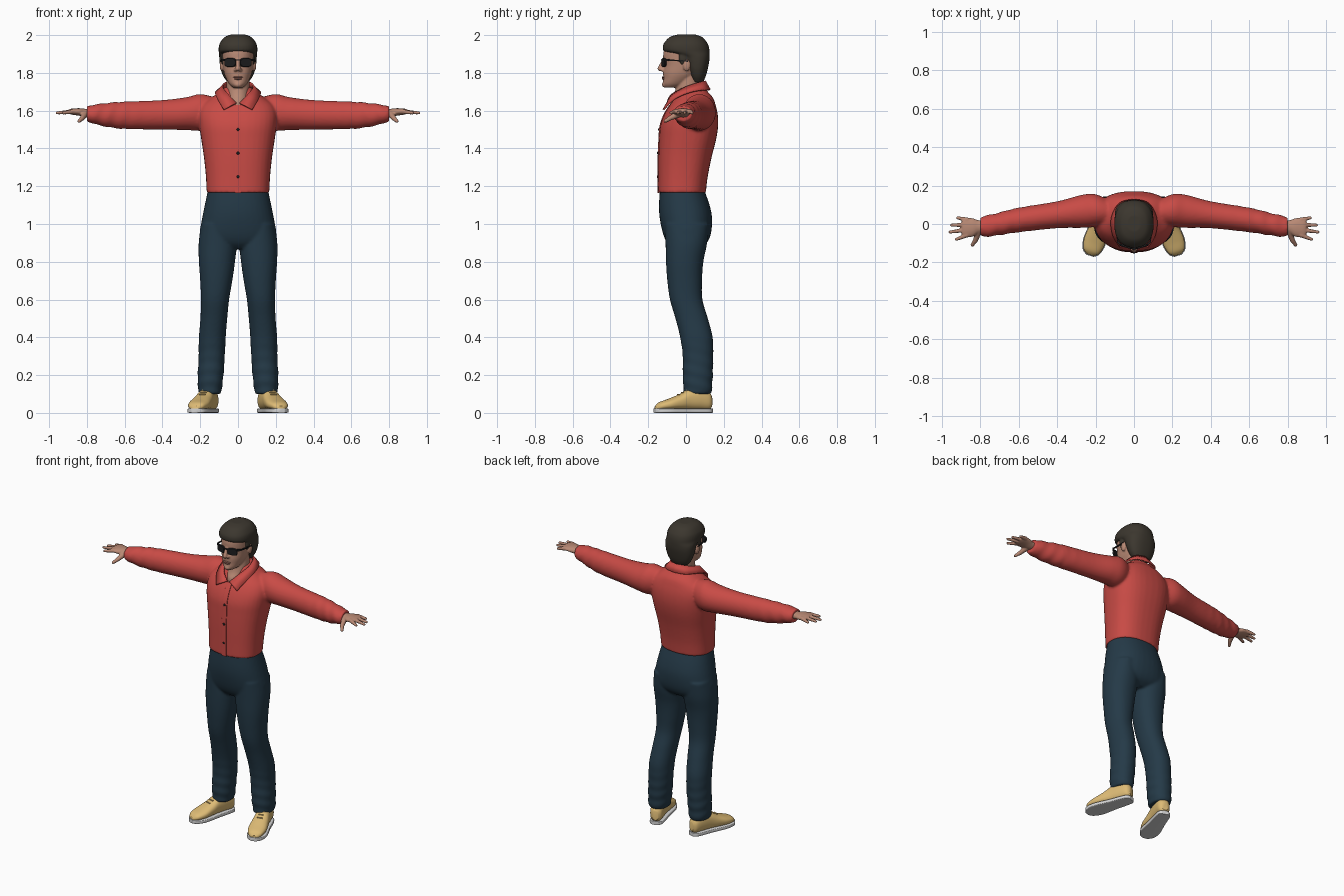
import bpy, bmesh, math
from mathutils import Vector, Matrix

if "Cube" in bpy.data.objects:
    bpy.data.objects.remove(bpy.data.objects["Cube"])


def material(name, *rgb):
    m = bpy.data.materials.new(name)
    m.use_nodes = True
    m.diffuse_color = (*rgb, 1)
    bsdf = next(n for n in m.node_tree.nodes if n.type == "BSDF_PRINCIPLED")
    bsdf.inputs["Base Color"].default_value = (*rgb, 1)
    bsdf.inputs["Roughness"].default_value = 0.7
    return m


skin = material("skin", .48, .25, .175)
lip = material("lip", .36, .15, .115)
hair_brown = material("hair brown", .045, .038, .028)
shirt_red = material("shirt red", .58, .07, .06)
trouser_blue = material("trouser blue", .018, .042, .064)
shoe_tan = material("shoe tan", .73, .5, .18)
sole_grey = material("sole grey", .66, .66, .66)
black = material("black", .012, .012, .013)


def spline(rows, sub=6):
    """Catmull-Rom samples through rows of numbers."""
    rows = [Vector(r) for r in rows]
    out = []
    for i in range(len(rows) - 1):
        b, c = rows[i], rows[i + 1]
        a = rows[max(i - 1, 0)]
        d = rows[min(i + 2, len(rows) - 1)]
        for k in range(sub):
            t = k / sub
            out.append(b + (c - a) * (t / 2) + (a * 2 - b * 5 + c * 4 - d) * (t * t / 2)
                       + (b * 3 - a - c * 3 + d) * (t ** 3 / 2))
    return out + [rows[-1]]


def sym(rows):
    """Rows of height, half width, front, back."""
    return [(t, -r, r, lo, hi) for t, r, lo, hi in rows]


def loft(bm, axis, rows, power=1, side=1, ripple=None, n=36):
    """Skin rounded sections given as position, low, high, low, high."""
    rings = []
    for t, a0, a1, b0, b1 in spline(rows):
        ring = []
        for k in range(n):
            ang = math.tau * k / n
            c, s = math.cos(ang), math.sin(ang)
            f = 1 + (ripple(t, ang) if ripple else 0)
            u = (a0 + a1) / 2 + (a1 - a0) / 2 * f * math.copysign(abs(c) ** power, c)
            v = (b0 + b1) / 2 + (b1 - b0) / 2 * f * math.copysign(abs(s) ** power, s)
            x, y, z = {"x": (t, u, v), "y": (u, t, v), "z": (u, v, t)}[axis]
            ring.append(bm.verts.new((x * side, y, z)))
        rings.append(ring)
    for p, q in zip(rings, rings[1:]):
        for k in range(n):
            j = (k + 1) % n
            bm.faces.new((p[k], p[j], q[j], q[k]))
    bm.faces.new(rings[0])
    bm.faces.new(rings[-1])


def ball(bm, pos, size):
    bmesh.ops.create_uvsphere(bm, u_segments=16, v_segments=10, radius=1,
                              matrix=Matrix.Translation(pos) @ Matrix.Diagonal((*size, 1)))


def limb(bm, p, q, r0, r1, steps=12):
    """Tapered rounded rod made of overlapping balls."""
    for k in range(steps + 1):
        t = k / steps
        r = r0 + (r1 - r0) * t
        ball(bm, Vector(p).lerp(Vector(q), t), (r, r, r))


def beam(bm, p, q, w):
    p, q = Vector(p), Vector(q)
    rot = (q - p).to_track_quat("Z", "Y").to_matrix().to_4x4()
    bmesh.ops.create_cube(bm, size=1, matrix=Matrix.Translation((p + q) / 2) @ rot
                          @ Matrix.Diagonal((w, w, (q - p).length, 1)))


def finish(name, bm, mat, voxel=0, mirror=False, smooth=4):
    bmesh.ops.recalc_face_normals(bm, faces=bm.faces[:])
    me = bpy.data.meshes.new(name)
    bm.to_mesh(me)
    bm.free()
    me.materials.append(mat)
    me.polygons.foreach_set("use_smooth", [True] * len(me.polygons))
    me.set_sharp_from_angle(angle=math.radians(40))
    ob = bpy.data.objects.new(name, me)
    bpy.context.scene.collection.objects.link(ob)
    if mirror:
        ob.modifiers.new("mirror", "MIRROR")
    if voxel:
        r = ob.modifiers.new("blend", "REMESH")
        r.mode, r.voxel_size, r.use_smooth_shade = "VOXEL", voxel, True
        s = ob.modifiers.new("relax", "SMOOTH")
        s.factor, s.iterations = .5, smooth
    return ob


# Shirt: torso and sleeves blended together, with creases near the cuffs
torso = [(1.165, .166, -.148, .105), (1.25, .17, -.147, .115), (1.35, .18, -.146, .135),
         (1.45, .195, -.142, .16), (1.52, .205, -.136, .17), (1.58, .208, -.115, .168),
         (1.63, .19, -.085, .157), (1.67, .14, -.055, .142), (1.7, .095, -.04, .115),
         (1.725, .07, -.03, .1)]
sleeve = [(.12, .0, .12, 1.52, 1.67), (.2, -.015, .155, 1.495, 1.688), (.27, -.02, .152, 1.497, 1.672),
          (.4, -.022, .118, 1.5, 1.656), (.6, -.043, .085, 1.503, 1.648), (.7, -.058, .06, 1.515, 1.64),
          (.76, -.066, .046, 1.53, 1.632), (.8, -.064, .036, 1.543, 1.624)]


def sleeve_crease(t, a):
    return .035 * math.sin(85 * t + 2 * math.sin(a)) * min(max((t - .45) / .25, 0), 1)


bm = bmesh.new()
loft(bm, "z", sym(torso), power=.82)
for s in (1, -1):
    loft(bm, "x", sleeve, side=s, ripple=sleeve_crease)
finish("shirt", bm, shirt_red, voxel=.008, smooth=5)

# Collar: half a folded band, mirrored
top = spline([(.008, -.1, 1.64), (.05, -.075, 1.685), (.08, 0, 1.725), (.06, .075, 1.75), (0, .1, 1.757)])
low = spline([(.075, -.12, 1.605), (.11, -.057, 1.665), (.117, .03, 1.7), (.075, .107, 1.71), (0, .127, 1.71)])
bm = bmesh.new()
pairs = [(bm.verts.new(p), bm.verts.new(q)) for p, q in zip(top, low)]
for (a, b), (c, d) in zip(pairs, pairs[1:]):
    bm.faces.new((a, b, d, c))
collar = finish("collar", bm, shirt_red, mirror=True)
thick = collar.modifiers.new("thickness", "SOLIDIFY")
thick.thickness, thick.offset = .009, 0

# Button placket following the shirt front, and its buttons
front = [(r[0], -.017, .017, r[2] - .004, r[2] + .004) for r in torso[:7]]
bm = bmesh.new()
loft(bm, "z", front, power=.3)
finish("placket", bm, shirt_red)
bm = bmesh.new()
for z in (1.25, 1.375, 1.5):
    ball(bm, (0, -.148 + .05 * max(z - 1.37, 0), z), (.008, .006, .008))
finish("buttons", bm, black)

# Trousers: hips and two legs blended together, creased above the hems
hips = [(1.185, .158, -.138, .095), (1.1, .176, -.143, .125), (1.03, .19, -.139, .138),
        (.95, .203, -.122, .132), (.9, .19, -.1, .11), (.87, .12, -.07, .07)]
leg = [(1, .03, .195, -.11, .12), (.9, .008, .208, -.108, .112), (.8, .016, .207, -.106, .092),
       (.7, .03, .2, -.099, .085), (.6, .047, .196, -.085, .087), (.5, .057, .199, -.056, .116),
       (.4, .065, .207, -.031, .141), (.3, .07, .209, -.017, .144), (.2, .077, .213, -.017, .142),
       (.12, .086, .211, -.013, .137), (.1, .09, .206, -.008, .132)]


def hem_crease(t, a):
    return .03 * math.sin(95 * t + 2 * math.sin(a)) * min(max((.42 - t) / .25, 0), 1)


bm = bmesh.new()
loft(bm, "z", sym(hips), power=.88)
for s in (1, -1):
    loft(bm, "z", leg, side=s, power=.92, ripple=hem_crease)
finish("trousers", bm, trouser_blue, voxel=.008)

# Shoes: uppers, soles and laces, toes turned out
upper = [(.088, .02, .03, .09), (.07, .037, .016, .115), (.02, .043, .016, .135), (-.04, .046, .016, .125),
         (-.09, .052, .016, .098), (-.15, .056, .016, .074), (-.2, .043, .016, .056), (-.222, .018, .016, .036)]
turn = Matrix.Translation((.16, .05, 0)) @ Matrix.Rotation(math.radians(18), 4, "Z")
bm = bmesh.new()
loft(bm, "y", sym(upper), power=.85)
bm.transform(turn)
finish("shoe_uppers", bm, shoe_tan, mirror=True)
bm = bmesh.new()
loft(bm, "y", [(y * 1.02, -w * 1.07, w * 1.07, 0, .024) for y, w, lo, hi in upper], power=.3)
bm.transform(turn)
finish("shoe_soles", bm, sole_grey, mirror=True)
bm = bmesh.new()
for y, z in ((-.05, .12), (-.072, .108), (-.094, .097)):
    beam(bm, (-.016, y, z), (.016, y, z), .007)
bm.transform(turn)
finish("shoe_laces", bm, shoe_tan, mirror=True)

# Hands: palm, four fingers and a thumb
palm = [(.77, -.045, .02, 1.562, 1.61), (.81, -.05, .02, 1.566, 1.61), (.84, -.066, .03, 1.573, 1.613),
        (.88, -.07, .034, 1.579, 1.611), (.896, -.06, .028, 1.584, 1.606)]
bm = bmesh.new()
loft(bm, "x", palm)
for y0, x1, y1 in ((-.058, .925, -.08), (-.03, .958, -.042), (-.004, .95, -.006), (.022, .918, .032)):
    limb(bm, (.87, y0, 1.596), (x1, y1, 1.588), .0125, .0085)
limb(bm, (.81, -.04, 1.582), (.825, -.085, 1.56), .018, .013)
limb(bm, (.825, -.085, 1.56), (.842, -.11, 1.544), .013, .009)
finish("hands", bm, skin, voxel=.0045, mirror=True, smooth=2)

# Head and neck, with nose, chin and ears
face = [(1.722, .026, -.112, -.04), (1.74, .046, -.122, 0), (1.77, .063, -.12, .04), (1.8, .074, -.121, .075),
        (1.84, .08, -.117, .095), (1.88, .083, -.121, .105), (1.92, .083, -.116, .105),
        (1.96, .07, -.09, .09), (1.98, .04, -.05, .06)]
neck = [(1.6, .04, -.087, .05), (1.65, .052, -.084, .07), (1.69, .06, -.062, .077),
        (1.76, .06, -.045, .078), (1.8, .06, -.04, .08)]
bm = bmesh.new()
loft(bm, "z", sym(face), power=.92)
loft(bm, "z", sym(neck))
limb(bm, (0, -.117, 1.87), (0, -.137, 1.822), .009, .014)
ball(bm, (0, -.108, 1.738), (.024, .02, .017))
for s in (1, -1):
    ball(bm, (.013 * s, -.125, 1.816), (.01, .012, .009))
    ball(bm, (.086 * s, .004, 1.84), (.011, .02, .032))
finish("head", bm, skin, voxel=.005)
bm = bmesh.new()
ball(bm, (0, -.119, 1.777), (.026, .009, .005))
ball(bm, (0, -.118, 1.769), (.022, .009, .006))
finish("lips", bm, lip)

# Hair: full cap above the brow, receding behind the ears
cap = [(2.004, .035, -.04, .045), (1.99, .07, -.085, .085), (1.96, .095, -.115, .112), (1.935, .102, -.123, .122),
       (1.912, .102, -.112, .125), (1.89, .1, -.035, .125), (1.86, .098, -.01, .123), (1.82, .092, .005, .115),
       (1.78, .077, .02, .104), (1.75, .055, .035, .09)]
bm = bmesh.new()
loft(bm, "z", sym(cap), power=.86)
for s in (1, -1):
    ball(bm, (.078 * s, -.015, 1.88), (.014, .025, .04))
finish("hair", bm, hair_brown, voxel=.006)

# Sunglasses: lenses swept back, bridge and side arms
lens = [(-.006, .03, -.021, .021), (0, .033, -.024, .024), (.006, .03, -.021, .021)]
bm = bmesh.new()
loft(bm, "y", sym(lens), power=.65)
bm.transform(Matrix.Translation((.041, -.117, 1.855)) @ Matrix.Rotation(math.radians(16), 4, "Z"))
beam(bm, (0, -.13, 1.868), (.02, -.125, 1.868), .007)
beam(bm, (.07, -.108, 1.869), (.086, -.09, 1.868), .01)
beam(bm, (.085, -.095, 1.868), (.092, .01, 1.862), .007)
finish("sunglasses", bm, black, mirror=True)
